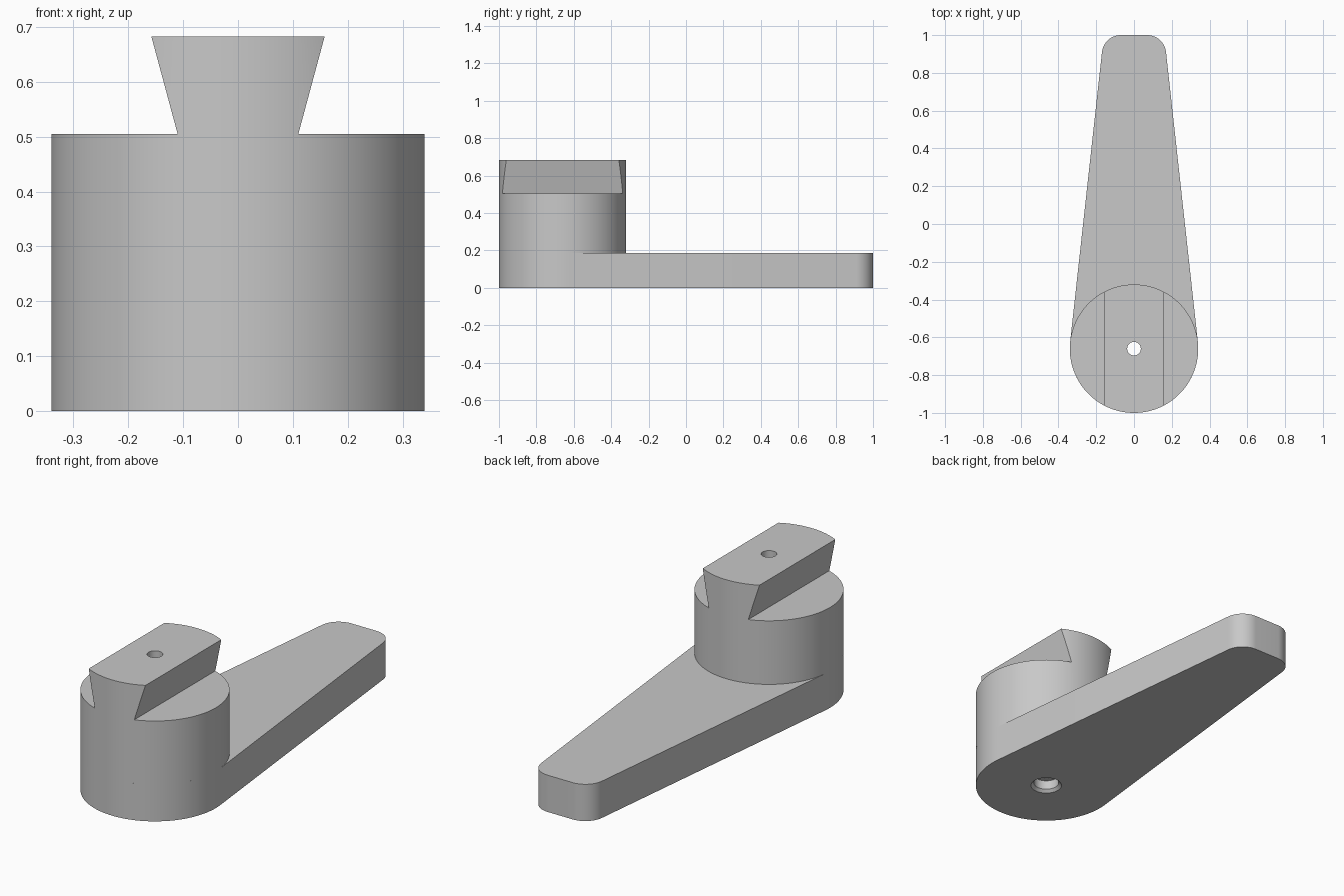
import bpy, bmesh, math

cube = bpy.data.objects.get("Cube")
if cube:
    bpy.data.objects.remove(cube, do_unlink=True)

HUB_Y, HUB_R = -0.66, 0.34
TIP_X, TIP_Y, TIP_R = 0.07, 0.9, 0.1
PLATE_Z, DRUM_Z, TOP_Z = 0.185, 0.505, 0.683

grey = bpy.data.materials.new("plain grey")
grey.use_nodes = True
colour = (0.58, 0.58, 0.58, 1)
grey.diffuse_color = colour
grey.node_tree.nodes["Principled BSDF"].inputs["Base Color"].default_value = colour


def arc(cx, cy, r, start, end, steps):
    """Points along an arc, angles in radians."""
    angles = [start + (end - start) * i / steps for i in range(steps + 1)]
    return [(cx + r * math.cos(a), cy + r * math.sin(a)) for a in angles]


def loft(name, sections):
    """Closed solid through matching rings of points."""
    bm = bmesh.new()
    rings = [[bm.verts.new(p) for p in s] for s in sections]
    n = len(rings[0])
    for low, high in zip(rings, rings[1:]):
        for i in range(n):
            j = (i + 1) % n
            bm.faces.new((low[i], low[j], high[j], high[i]))
    bm.faces.new(rings[0])
    bm.faces.new(rings[-1])
    bmesh.ops.recalc_face_normals(bm, faces=bm.faces)
    mesh = bpy.data.meshes.new(name)
    bm.to_mesh(mesh)
    bm.free()
    mesh.materials.append(grey)
    ob = bpy.data.objects.new(name, mesh)
    bpy.context.collection.objects.link(ob)
    return ob


def prism(name, outline, z0, z1):
    return loft(name, [[(x, y, z) for x, y in outline] for z in (z0, z1)])


def turned(name, profile, steps):
    """Solid of revolution about the hub axis from (radius, z) pairs."""
    return loft(name, [[(x, y, z) for x, y in
                        arc(0, HUB_Y, r, 0, math.tau, steps)[:-1]]
                       for r, z in profile])


def cut(ob, cutter):
    mod = ob.modifiers.new("cut", "BOOLEAN")
    mod.operation, mod.solver, mod.object = "DIFFERENCE", "EXACT", cutter
    bpy.context.view_layer.objects.active = ob
    bpy.ops.object.modifier_apply(modifier=mod.name)


# Tapered arm: large arc round the hub, two rounded tip corners, tangent sides
dx, dy = TIP_X, TIP_Y - HUB_Y
lean = math.asin((HUB_R - TIP_R) / math.hypot(dx, dy)) - math.atan2(dx, dy)
lean += 2 * math.atan2(dx, dy) * 0 
outline = (arc(0, HUB_Y, HUB_R, math.pi - lean, math.tau + lean, 64)
           + arc(TIP_X, TIP_Y, TIP_R, lean, math.pi / 2, 16)
           + arc(-TIP_X, TIP_Y, TIP_R, math.pi / 2, math.pi - lean, 16))
arm = prism("lever_arm", outline, 0, PLATE_Z)

# Round hub, with a dovetail rail left by two undercut side cuts
hub = turned("hub_with_dovetail", [(HUB_R, PLATE_Z), (HUB_R, TOP_Z)], 128)
foot, slope = 0.11, (0.158 - 0.11) / (TOP_Z - DRUM_Z)
over = TOP_Z + 0.1
for side in (-1, 1):
    profile = [(foot, DRUM_Z), (0.5, DRUM_Z), (0.5, over),
               (foot + slope * (over - DRUM_Z), over)]
    wedge = loft("side_cutter", [[(side * x, y, z) for x, z in profile]
                                 for y in (-1.2, 0)])
    cut(hub, wedge)
    bpy.data.objects.remove(wedge, do_unlink=True)

# Pin hole with a chamfered, wider mouth underneath
bore = turned("bore_cutter", [(0.074, -0.01), (0.074, 0), (0.06, 0.014), (0.06, 0.06),
                              (0.036, 0.06), (0.036, 0.8)], 48)
for ob in (arm, hub):
    cut(ob, bore)
bpy.data.objects.remove(bore, do_unlink=True)

# Smooth round walls, crisp edges
bpy.ops.object.select_all(action="DESELECT")
for ob in (arm, hub):
    ob.select_set(True)
bpy.context.view_layer.objects.active = arm
bpy.ops.object.shade_smooth_by_angle(angle=math.radians(30))
